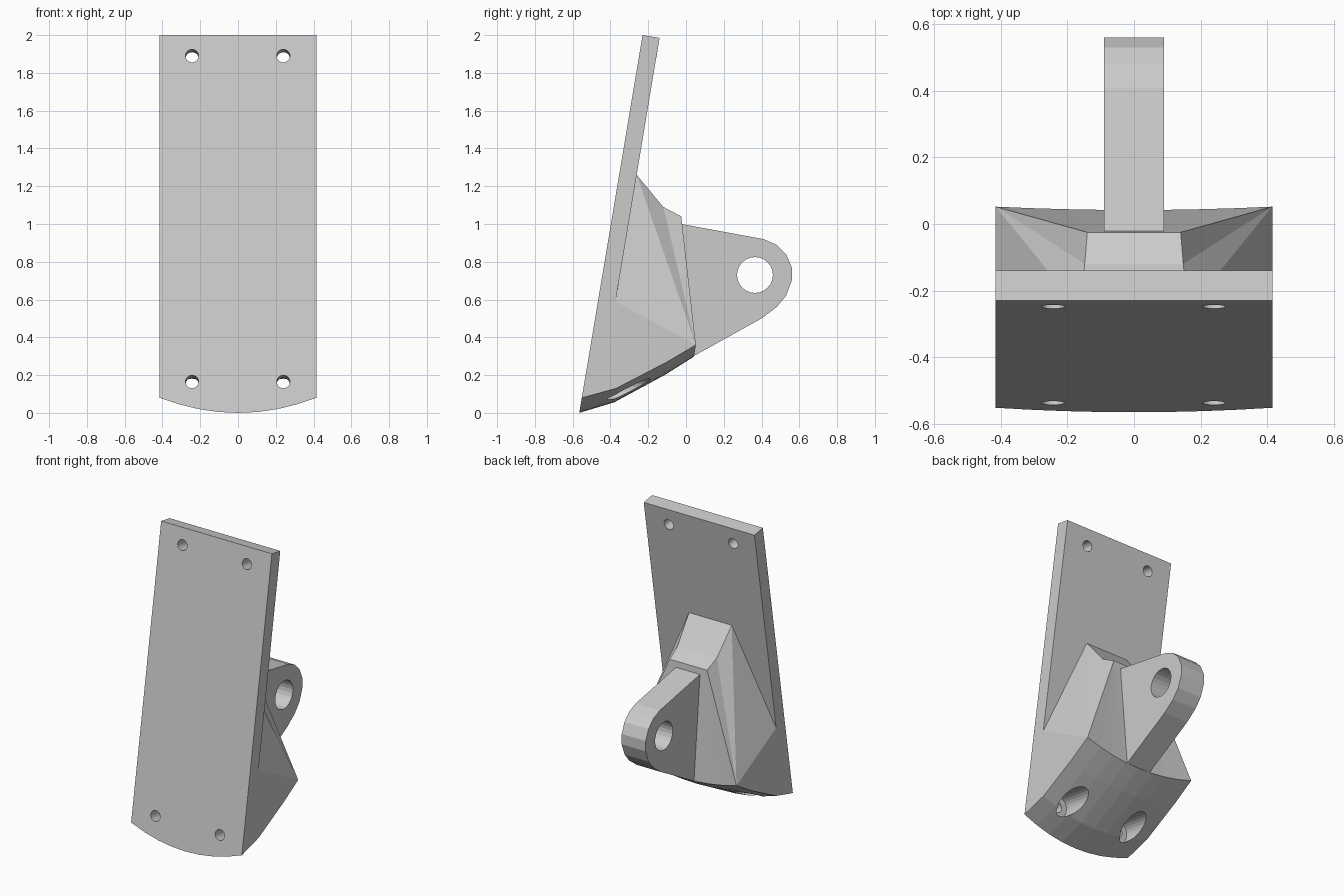
import bpy, bmesh, math
from mathutils import Vector, Matrix

cube = bpy.data.objects.get("Cube")
if cube:
    bpy.data.objects.remove(cube, do_unlink=True)

GREY = (0.6, 0.6, 0.6, 1.0)
mat = bpy.data.materials.new("light grey")
mat.use_nodes = True
mat.diffuse_color = GREY
mat.node_tree.nodes["Principled BSDF"].inputs["Base Color"].default_value = GREY

W = 0.415                                   # half width of the plate
LEAN = 0.1675                               # rearward lean per unit height
NORMAL = Vector((0, 1, -LEAN)).normalized() # from front of plate to back


def front_y(z):
    return -0.565 + LEAN * z


def make_object(name, bm):
    bmesh.ops.recalc_face_normals(bm, faces=bm.faces)
    mesh = bpy.data.meshes.new(name)
    bm.to_mesh(mesh)
    bm.free()
    mesh.materials.append(mat)
    ob = bpy.data.objects.new(name, mesh)
    bpy.context.collection.objects.link(ob)
    return ob


def combine(target, other, operation):
    """Apply a boolean and discard the helper object."""
    mod = target.modifiers.new(operation.title(), "BOOLEAN")
    mod.operation, mod.solver, mod.object = operation, "EXACT", other
    bpy.context.view_layer.objects.active = target
    bpy.ops.object.modifier_apply(modifier=mod.name)
    bpy.data.objects.remove(other, do_unlink=True)


def cut_hole(target, start, direction, radius, length):
    bm = bmesh.new()
    turn = direction.to_track_quat("Z", "Y").to_matrix().to_4x4()
    centre = Vector(start) + direction * length / 2
    bmesh.ops.create_cone(bm, cap_ends=True, segments=24, radius1=radius,
                          radius2=radius, depth=length,
                          matrix=Matrix.Translation(centre) @ turn)
    cutter = make_object("hole_cutter", bm)
    cutter.hide_render = True
    combine(target, cutter, "DIFFERENCE")


# Leaning plate and faceted gusset, as one solid
bm = bmesh.new()
STEPS = 8
rows = []
for i, (y, z) in enumerate([(0, 0.08), (-0.37, 0.13), (-0.1, 0.27), (0.052, 0.36)]):
    row = []
    for c in range(STEPS + 1):
        t = 2 * c / STEPS - 1
        sag = 1 - t * t
        zz = z - sag * (0.08 - 0.006 * i)
        yy = front_y(zz) if i == 0 else y - 0.01 * sag
        row.append(bm.verts.new((t * W, yy, zz)))
    rows.append(row)


def pair(x, y, z):
    return bm.verts.new((-x, y, z)), bm.verts.new((x, y, z))


front_top = pair(W, front_y(2), 2)
back_top = pair(W, -0.14, 1.985)
knee = pair(W, -0.373, 0.59)
ridge = [pair(0.16, -0.261, 1.26), pair(0.148, -0.12, 1.09), pair(0.14, -0.025, 1.04)]

# Curved underside
for a, b in zip(rows, rows[1:]):
    for c in range(STEPS):
        bm.faces.new((a[c], a[c + 1], b[c + 1], b[c]))
# Plate front, top and back
bm.faces.new([*rows[0], front_top[1], front_top[0]])
bm.faces.new((front_top[0], front_top[1], back_top[1], back_top[0]))
bm.faces.new((back_top[0], back_top[1], knee[1], ridge[0][1], ridge[0][0], knee[0]))
# Flush sides and sloping gusset flanks
for s, end in ((0, 0), (1, STEPS)):
    edge = [r[end] for r in rows]
    bm.faces.new([front_top[s], back_top[s], knee[s], *reversed(edge)])
    flank = [knee[s]] + [r[s] for r in ridge]
    for a, b in zip(flank, flank[1:]):
        bm.faces.new((a, b, edge[-1]))
# Ridge top
for a, b in zip(ridge, ridge[1:]):
    bm.faces.new((a[0], a[1], b[1], b[0]))
# Gusset back, fanned down to the curved edge
mid = STEPS // 2
for c in range(STEPS):
    bm.faces.new((ridge[2][0 if c < mid else 1], rows[3][c], rows[3][c + 1]))
bm.faces.new((ridge[2][0], rows[3][mid], ridge[2][1]))
bracket = make_object("plate_bracket", bm)

# Rounded lug at the back
PROFILE = [(-0.12, 1.018), (-0.025, 1.0), (0.41, 0.92), (0.48, 0.89), (0.53, 0.84),
           (0.56, 0.77), (0.56, 0.7), (0.53, 0.62), (0.48, 0.56), (0.4, 0.5),
           (0.0, 0.278), (-0.1, 0.32)]
bm = bmesh.new()
face = bm.faces.new([bm.verts.new((-0.09, y, z)) for y, z in PROFILE])
side = bmesh.ops.extrude_face_region(bm, geom=[face])["geom"]
bmesh.ops.translate(bm, vec=(0.18, 0, 0),
                    verts=[v for v in side if isinstance(v, bmesh.types.BMVert)])
combine(bracket, make_object("lug", bm), "UNION")

# Pivot hole through the lug
cut_hole(bracket, (-0.3, 0.365, 0.73), Vector((1, 0, 0)), 0.095, 0.6)

# Screw holes, with wide access bores behind the lower pair
for x in (-0.243, 0.24):
    for z in (0.165, 1.89):
        start = Vector((x, front_y(z), z))
        cut_hole(bracket, start - NORMAL * 0.1, NORMAL, 0.035, 0.3)
    lower = Vector((x, front_y(0.165), 0.165))
    cut_hole(bracket, lower + NORMAL * 0.092, NORMAL, 0.073, 0.6)
